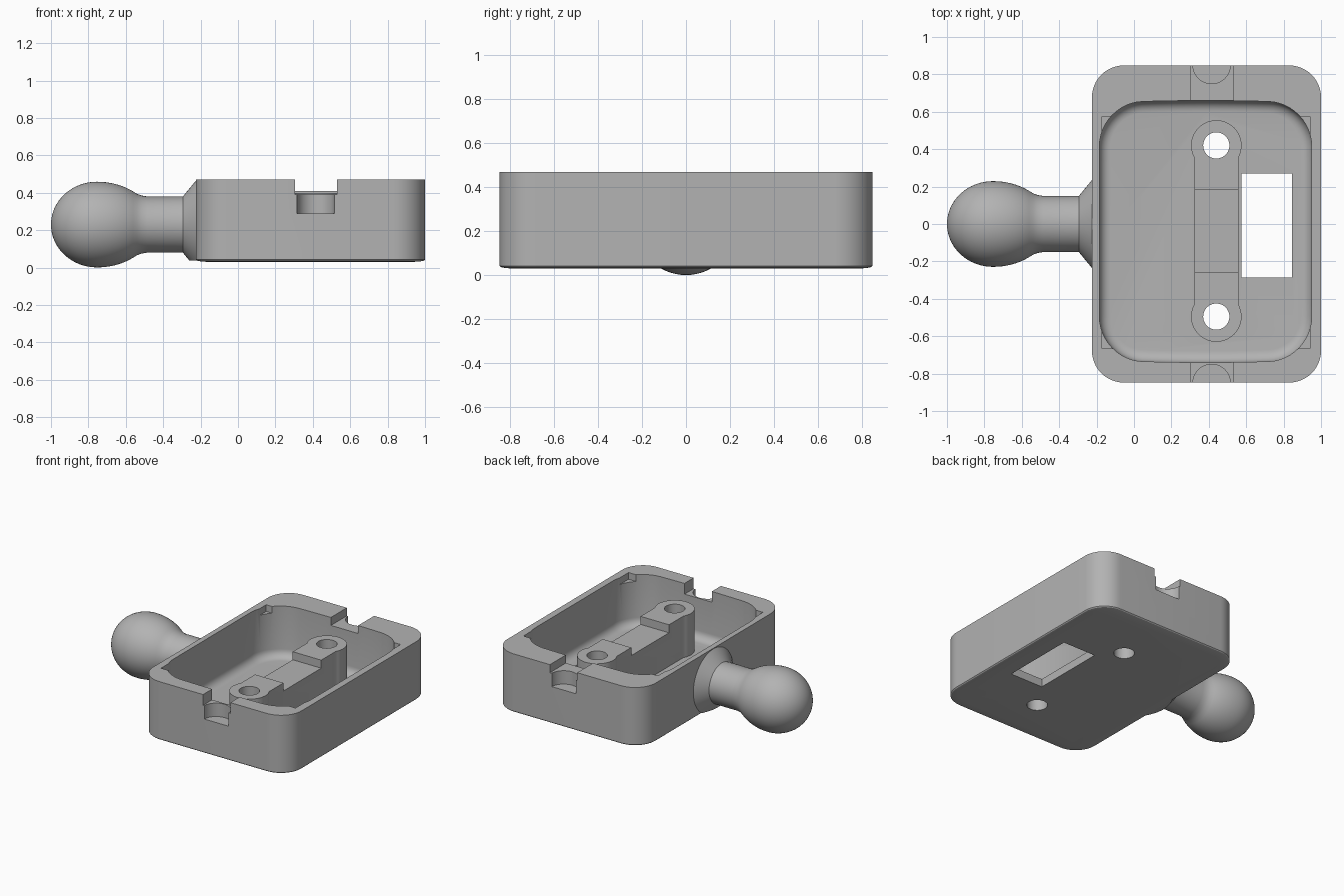
import bpy, bmesh
from math import sin, cos, pi, acos, sqrt, radians
from mathutils import Matrix, Vector

if "Cube" in bpy.data.objects:
    bpy.data.objects.remove(bpy.data.objects["Cube"], do_unlink=True)

grey = bpy.data.materials.new("plain grey")
grey.use_nodes = True
grey.diffuse_color = (0.45, 0.45, 0.45, 1)
grey.node_tree.nodes["Principled BSDF"].inputs["Base Color"].default_value = grey.diffuse_color


def finish_mesh(name, bm):
    bmesh.ops.recalc_face_normals(bm, faces=bm.faces)
    mesh = bpy.data.meshes.new(name)
    bm.to_mesh(mesh)
    bm.free()
    mesh.materials.append(grey)
    obj = bpy.data.objects.new(name, mesh)
    bpy.context.collection.objects.link(obj)
    return obj


def loft(name, rings):
    """Skin a stack of (outline, height) rings and cap both ends."""
    bm = bmesh.new()
    loops = [[bm.verts.new((x, y, z)) for x, y in pts] for pts, z in rings]
    n = len(loops[0])
    for a, b in zip(loops, loops[1:]):
        for i in range(n):
            j = (i + 1) % n
            bm.faces.new((a[i], a[j], b[j], b[i]))
    bm.faces.new(loops[0])
    bm.faces.new(loops[-1])
    return finish_mesh(name, bm)


def box(name, x0, x1, y0, y1, z0, z1):
    pts = [(x0, y0), (x1, y0), (x1, y1), (x0, y1)]
    return loft(name, [(pts, z0), (pts, z1)])


def arc(cx, cy, r, a0, a1, n):
    return [(cx + r * cos(a0 + (a1 - a0) * i / n),
             cy + r * sin(a0 + (a1 - a0) * i / n)) for i in range(n + 1)]


def cylinder(name, cx, cy, r, z0, z1):
    pts = arc(cx, cy, r, 0, 2 * pi, 48)[:-1]
    return loft(name, [(pts, z0), (pts, z1)])


def rounded_rect(cx, cy, hx, hy, r, bulge=0.0, side=10):
    corners = []
    for k, (sx, sy) in enumerate([(1, 1), (-1, 1), (-1, -1), (1, -1)]):
        corners.append(arc(cx + sx * (hx - r), cy + sy * (hy - r), r,
                           k * pi / 2, (k + 1) * pi / 2, 12))
    pts = []
    for k, c in enumerate(corners):
        pts += c
        a, b = Vector(c[-1]), Vector(corners[(k + 1) % 4][0])
        pts += [tuple(a.lerp(b, i / side)) for i in range(1, side)]
    # bow the short ends outwards
    return [(x, cy + (y - cy) * (1 + bulge * (1 - ((x - cx) / hx) ** 2))) for x, y in pts]


def combine(target, tool, operation="DIFFERENCE"):
    mod = target.modifiers.new("cut", "BOOLEAN")
    mod.operation = operation
    mod.solver = "EXACT"
    mod.object = tool
    bpy.context.view_layer.objects.active = target
    bpy.ops.object.modifier_apply(modifier=mod.name)
    bpy.data.objects.remove(tool, do_unlink=True)


def smooth(obj):
    bpy.ops.object.select_all(action="DESELECT")
    obj.select_set(True)
    bpy.context.view_layer.objects.active = obj
    bpy.ops.object.shade_smooth_by_angle(angle=radians(30))


# Housing: rounded block with a softly domed underside
CX, HX, HY = 0.3875, 0.6125, 0.8475


def shell(inset):
    return rounded_rect(CX, 0, HX - inset, HY - inset, 0.17 - inset, side=2)


housing = loft("housing", [(shell(0.07), 0.03), (shell(0.025), 0.033),
                           (shell(0.006), 0.037), (shell(0), 0.043), (shell(0), 0.47)])

# Cavity with a filleted floor
FLOOR, FILLET = 0.09, 0.06
rings = []
for i in range(7):
    a = i / 6 * pi / 2
    d = FILLET * (1 - sin(a))
    rings.append((rounded_rect(0.3825, -0.04, 0.5675 - d, 0.685 - d, 0.23 - d, 0.022),
                  FLOOR + FILLET * (1 - cos(a))))
rings.append((rings[-1][0], 0.6))
combine(housing, loft("cavity", rings))

# Shallow square corner pockets around the rim
combine(housing, box("corner_pocket", -0.17, 0.94, -0.665, 0.575, 0.42, 0.6))

# Bridge with two screw bosses, lower in the middle
BX, BACK, FRONT, R, HALF = 0.44, 0.42, -0.495, 0.135, 0.1175
t = acos(HALF / R)
outline = arc(BX, BACK, R, -t, pi + t, 32) + arc(BX, FRONT, R, pi - t, 2 * pi + t, 32)
bridge = loft("bridge", [(outline, 0.06), (outline, 0.40)])
combine(bridge, box("step", 0.2, 0.7, -0.26, 0.185, 0.34, 0.6))
combine(housing, bridge, "UNION")
for y in (BACK, FRONT):
    combine(housing, cylinder("screw_hole", BX, y, 0.07, -0.1, 0.7))

# Rectangular slot through the floor
combine(housing, box("slot", 0.575, 0.845, -0.285, 0.27, -0.1, 0.3))

# End notches, each with a half-round recess below
for s, inner, base in ((-1, 0.70, 0.39), (1, 0.62, 0.41)):
    y0, y1 = sorted((s * inner, s * 0.95))
    combine(housing, box("notch", 0.305, 0.53, y0, y1, base, 0.6))
    combine(housing, cylinder("recess", 0.415, s * 0.85, 0.1, base - 0.1, 0.5))
smooth(housing)

# Ball, neck and flared foot turned around the x axis
AXIS, BALL_X, BALL_R = 0.23, -0.754, 0.229
profile = [(BALL_X - 0.246 * cos(pi / 2 * i / 16), BALL_R * sin(pi / 2 * i / 16))
           for i in range(17)]
for i in range(1, 9):
    d = 0.193 * i / 8
    profile.append((BALL_X + d, BALL_R * sqrt(1 - (d / 0.305) ** 2)))
profile += [(-0.54, 0.164), (-0.515, 0.155), (-0.485, 0.15),
            (-0.295, 0.15), (-0.225, 0.235), (-0.21, 0.235), (-0.21, 0)]
bm = bmesh.new()
verts = [bm.verts.new((x, 0, r)) for x, r in profile]
edges = [bm.edges.new(p) for p in zip(verts, verts[1:])]
bmesh.ops.spin(bm, geom=verts + edges, cent=(0, 0, 0), axis=(1, 0, 0),
               angle=2 * pi, steps=64, use_duplicate=False)
bmesh.ops.remove_doubles(bm, verts=bm.verts, dist=0.0005)
bmesh.ops.transform(bm, matrix=Matrix.Translation((0, 0, AXIS)), verts=bm.verts)
ball_mount = finish_mesh("ball_mount", bm)
combine(ball_mount, box("foot_trim", -0.32, -0.15, -0.4, 0.4, -0.2, 0.038))
smooth(ball_mount)
